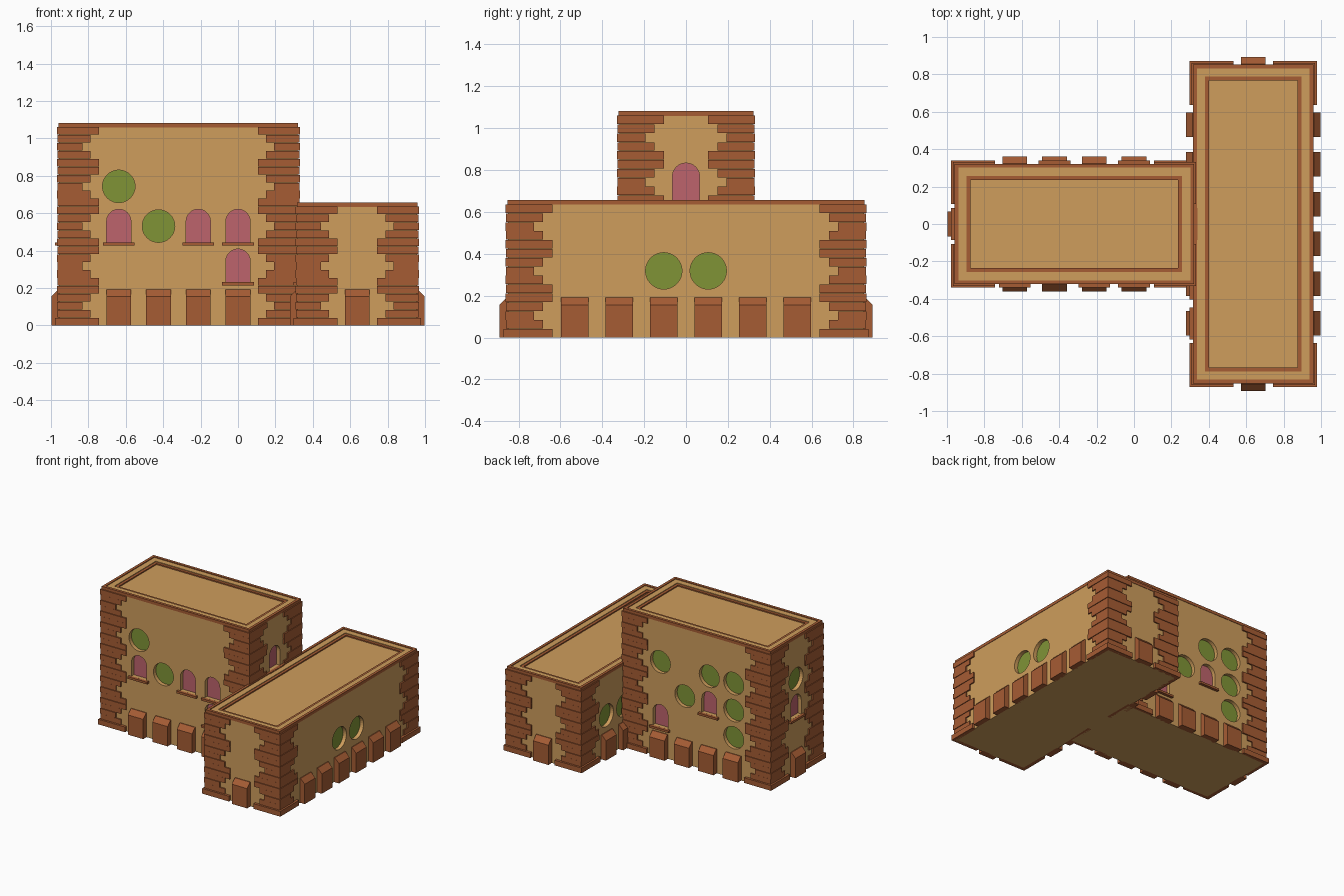
import bpy, bmesh
from math import sin, cos, pi
from mathutils import Matrix, Vector

if "Cube" in bpy.data.objects:
    bpy.data.objects.remove(bpy.data.objects["Cube"])

U = 0.2125                      # building module
TALL = (-4.5 * U, 1.5 * U, -1.5 * U, 1.5 * U, 5)   # x0, x1, y0, y1, storeys
LOW = (1.5 * U, 4.5 * U, -4 * U, 4 * U, 3)


def material(name, rgb):
    m = bpy.data.materials.new(name)
    m.diffuse_color = (*rgb, 1)
    m.use_nodes = True
    m.node_tree.nodes["Principled BSDF"].inputs["Base Color"].default_value = m.diffuse_color
    return m


TAN = material("tan_plaster", (0.62, 0.34, 0.107))
BRICK = material("brick", (0.38, 0.107, 0.034))
PINK = material("pink_pane", (0.51, 0.127, 0.15))
GREEN = material("green_pane", (0.216, 0.296, 0.037))


def box(bm, x0, x1, y0, y1, z0, z1):
    m = Matrix.Translation(((x0 + x1) / 2, (y0 + y1) / 2, (z0 + z1) / 2))
    bmesh.ops.create_cube(bm, size=1, matrix=m @ Matrix.Diagonal((x1 - x0, y1 - y0, z1 - z0, 1)))


def prism(bm, pts, w0, w1, m):
    """Extrude a 2D outline from w0 to w1 in the frame m."""
    a = [bm.verts.new(m @ Vector((x, y, w0))) for x, y in pts]
    b = [bm.verts.new(m @ Vector((x, y, w1))) for x, y in pts]
    bm.faces.new(a)
    bm.faces.new(b)
    for i in range(len(pts)):
        j = (i + 1) % len(pts)
        bm.faces.new((a[i], a[j], b[j], b[i]))


def finish(bm, name, mat=None):
    bmesh.ops.recalc_face_normals(bm, faces=bm.faces)
    me = bpy.data.meshes.new(name)
    bm.to_mesh(me)
    bm.free()
    ob = bpy.data.objects.new(name, me)
    bpy.context.collection.objects.link(ob)
    if mat:
        me.materials.append(mat)
    return ob


def frame(x, y, n):
    """Wall frame: first axis along the wall, second up, third outward."""
    nx, ny = n
    return Matrix(((-ny, 0, nx, x), (nx, 0, ny, y), (0, 1, 0, 0), (0, 0, 0, 1)))


def round_outline(z):
    return [(0.087 * cos(i * pi / 16), z + 0.087 * sin(i * pi / 16)) for i in range(32)]


def arch_outline(z):
    r, base, spring = 0.065, z - 0.087, z + 0.025
    arc = [(r * cos(i * pi / 12), spring + r * sin(i * pi / 12)) for i in range(13)]
    return [(r, base)] + arc + [(-r, base)]


FRONT, BACK, LEFT, RIGHT = (0, -1), (0, 1), (-1, 0), (1, 0)
# openings: column position (in modules), storey, shape
tall_windows = [
    (FRONT, -3, 4, "round"), (FRONT, -2, 3, "round"), (FRONT, -3, 3, "arch"),
    (FRONT, -1, 3, "arch"), (FRONT, 0, 3, "arch"), (FRONT, 0, 2, "arch"),
    (BACK, 0, 4, "round"), (BACK, -1, 3, "round"), (BACK, -2, 4, "round"),
    (BACK, -3, 4, "round"), (BACK, -3, 3, "round"), (BACK, -3, 2, "round"),
    (BACK, 0, 2, "arch"), (BACK, -2, 3, "arch"),
    (LEFT, 0, 4, "round"), (LEFT, 0, 3, "arch"), (RIGHT, 0, 4, "arch")]
low_windows = [
    (RIGHT, -0.5, 2, "round"), (RIGHT, 0.5, 2, "round"),
    (LEFT, 2.5, 2, "round"), (LEFT, 1.5, 2, "round"),
    (LEFT, -2.5, 2, "arch"), (LEFT, -1.5, 2, "arch")]
tall_buttresses = [(f, c) for f in (FRONT, BACK) for c in (-3, -2, -1, 0)] + [(LEFT, 0)]
low_buttresses = ([(RIGHT, c + 0.5) for c in range(-3, 3)]
                  + [(LEFT, c) for c in (-2.5, -1.5, 1.5, 2.5)] + [(FRONT, 3), (BACK, 3)])


def on_wall(block, face, col):
    x0, x1, y0, y1, _ = block
    if face[0]:
        return frame(x1 if face[0] > 0 else x0, col * U, face)
    return frame(col * U, y1 if face[1] > 0 else y0, face)


def build(name, block, windows, buttresses):
    x0, x1, y0, y1, floors = block
    h = floors * U

    # walls with recessed openings, panes and sills
    walls, cut = bmesh.new(), bmesh.new()
    panes = {"round": bmesh.new(), "arch": bmesh.new()}
    sills = bmesh.new()
    box(walls, x0, x1, y0, y1, 0, h)
    for face, col, storey, kind in windows:
        m = on_wall(block, face, col)
        z = (storey - 0.5) * U
        pts = round_outline(z) if kind == "round" else arch_outline(z)
        prism(cut, pts, -0.034, 0.05, m)
        prism(panes[kind], pts, -0.036, -0.03, m)
        if kind == "arch":
            s = z - U / 2
            prism(sills, [(-0.085, s + 0.002), (0.085, s + 0.002), (0.085, s + 0.019),
                          (-0.085, s + 0.019)], -0.03, 0.022, m)
    ob = finish(walls, name + "_walls", TAN)
    cutter = finish(cut, name + "_cutter", TAN)
    cutter.hide_render = True
    mod = ob.modifiers.new("openings", "BOOLEAN")
    mod.operation, mod.solver, mod.object = "DIFFERENCE", "EXACT", cutter
    bpy.context.view_layer.objects.active = ob
    bpy.ops.object.modifier_apply(modifier=mod.name)
    bpy.data.objects.remove(cutter)
    finish(panes["round"], name + "_round_panes", GREEN)
    finish(panes["arch"], name + "_arched_panes", PINK)
    finish(sills, name + "_sills", BRICK)

    # sloped-top buttresses along the ground storey
    bm = bmesh.new()
    for face, col in buttresses:
        m = on_wall(block, face, col) @ Matrix(((0, 0, 1, 0), (0, 1, 0, 0), (1, 0, 0, 0), (0, 0, 0, 1)))
        prism(bm, [(-0.01, 0), (0.042, 0), (0.042, 0.155), (0.006, 0.192), (-0.01, 0.192)],
              -0.066, 0.066, m)
    finish(bm, name + "_buttresses", BRICK)

    # toothed corner brickwork, five courses per storey
    bm = bmesh.new()
    course = U / 5
    for cx, sx in ((x0, 1), (x1, -1)):
        for cy, sy in ((y0, 1), (y1, -1)):
            for i in range(floors * 5):
                arm = (U, 0.168, 0.125, 0.168, U)[i % 5]
                out = 0.021 if i == 0 else (0.012, 0.009)[i % 2]
                z0, z1 = i * course, (i + 1) * course - 0.002
                pts = [(-out, -out), (arm, -out), (arm, 0.01), (0.01, 0.01), (0.01, arm), (-out, arm)]
                prism(bm, [(cx + sx * a, cy + sy * b) for a, b in pts], z0, z1, Matrix())
    finish(bm, name + "_corner_bricks", BRICK)

    # stepped roof border: outer rim, plaster band, inner rim
    for part, a, b, top, mat in (("outer_rim", -0.003, 0.018, 0.02, BRICK),
                                 ("roof_band", 0.018, 0.062, 0.014, TAN),
                                 ("inner_rim", 0.062, 0.083, 0.009, BRICK)):
        bm = bmesh.new()
        box(bm, x0 + a, x1 - a, y0 + a, y0 + b, h - 0.003, h + top)
        box(bm, x0 + a, x1 - a, y1 - b, y1 - a, h - 0.003, h + top)
        box(bm, x0 + a, x0 + b, y0 + b, y1 - b, h - 0.003, h + top)
        box(bm, x1 - b, x1 - a, y0 + b, y1 - b, h - 0.003, h + top)
        finish(bm, name + "_" + part, mat)


build("tall_block", TALL, tall_windows, tall_buttresses)
build("low_block", LOW, low_windows, low_buttresses)
